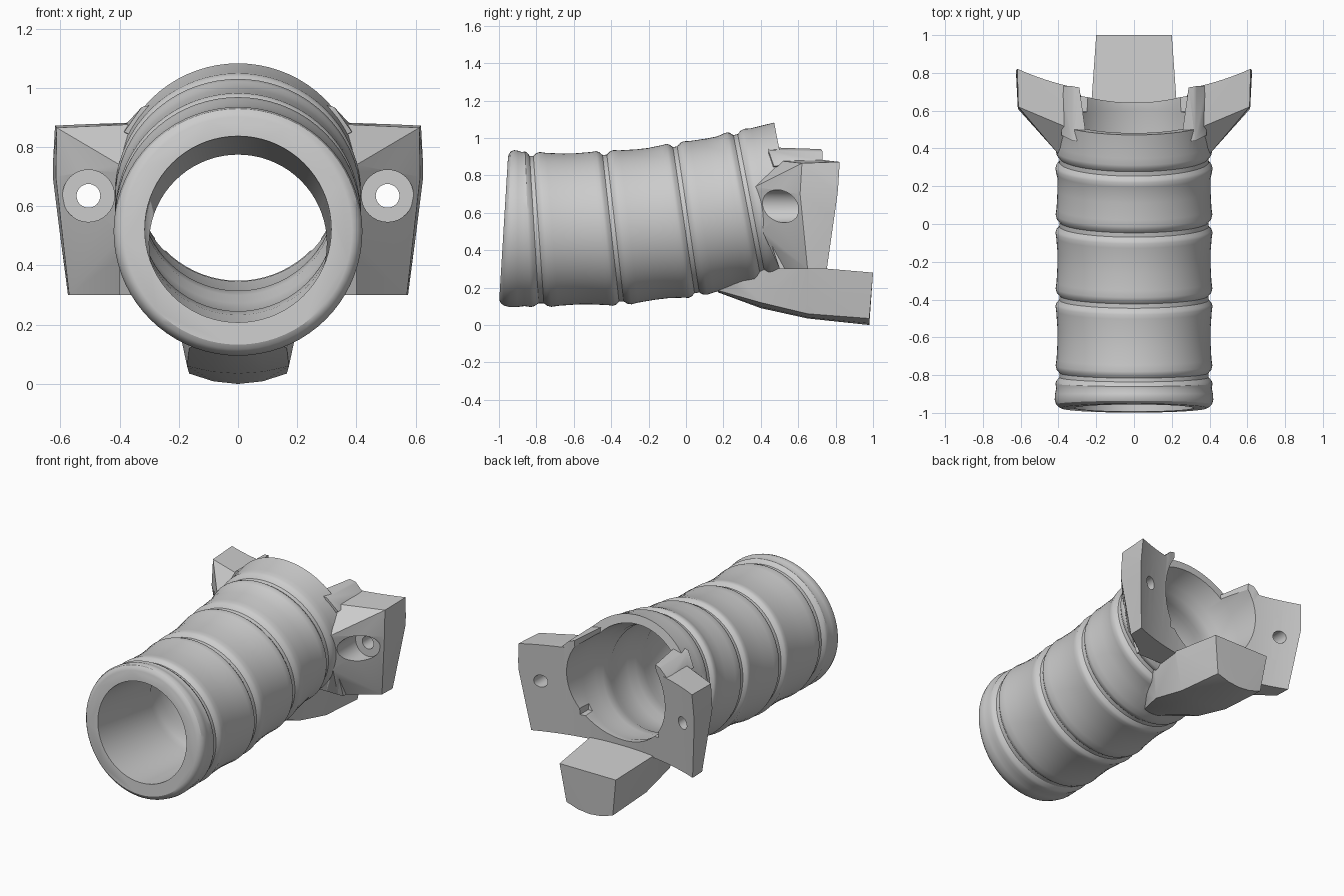
import bpy, bmesh, math
from mathutils import Vector, Matrix

if "Cube" in bpy.data.objects:
    bpy.data.objects.remove(bpy.data.objects["Cube"], do_unlink=True)

grey = bpy.data.materials.new("plain grey")
grey.use_nodes = True
grey.diffuse_color = (0.6, 0.6, 0.6, 1)
grey.node_tree.nodes["Principled BSDF"].inputs["Base Color"].default_value = (0.6, 0.6, 0.6, 1)


def finish(name, bm):
    bmesh.ops.recalc_face_normals(bm, faces=bm.faces)
    mesh = bpy.data.meshes.new(name)
    bm.to_mesh(mesh)
    bm.free()
    mesh.materials.append(grey)
    ob = bpy.data.objects.new(name, mesh)
    bpy.context.scene.collection.objects.link(ob)
    return ob


def hull(name, points, side=1):
    bm = bmesh.new()
    for x, y, z in points:
        bm.verts.new((x * side, y, z))
    bmesh.ops.convex_hull(bm, input=bm.verts)
    loose = [v for v in bm.verts if not v.link_faces]
    bmesh.ops.delete(bm, geom=loose, context="VERTS")
    return finish(name, bm)


def loft(name, stations, segments=72):
    """Closed tube through rings given as (y, z, radius, forward tilt in degrees)."""
    bm = bmesh.new()
    rings = []
    for y, z, r, tilt in stations:
        turn = Matrix.Rotation(math.radians(tilt), 3, "X")
        ring = []
        for i in range(segments):
            a = math.tau * i / segments
            p = turn @ Vector((r * math.sin(a), 0, r * math.cos(a)))
            ring.append(bm.verts.new(p + Vector((0, y, z))))
        rings.append(ring)
    for a, b in zip(rings, rings[1:]):
        for i in range(segments):
            j = (i + 1) % segments
            bm.faces.new((a[i], a[j], b[j], b[i]))
    bm.faces.new(rings[0])
    bm.faces.new(rings[-1])
    return finish(name, bm)


def cylinder(name, radius, depth, matrix, segments=32):
    bm = bmesh.new()
    bmesh.ops.create_cone(bm, cap_ends=True, segments=segments, radius1=radius,
                          radius2=radius, depth=depth, matrix=matrix)
    return finish(name, bm)


def combine(target, tool, operation):
    mod = target.modifiers.new(operation.lower(), "BOOLEAN")
    mod.operation, mod.solver, mod.object = operation, "EXACT", tool
    bpy.context.view_layer.update()
    graph = bpy.context.evaluated_depsgraph_get()
    mesh = bpy.data.meshes.new_from_object(target.evaluated_get(graph))
    target.modifiers.clear()
    target.data = mesh
    bpy.data.objects.remove(tool, do_unlink=True)


# Gently bent axis: y, z, tilt
AXIS = [(-0.975, 0.517, -3.5), (-0.8, 0.51, 4), (-0.39, 0.517, 6.5),
        (0, 0.562, 8.5), (0.34, 0.63, 11), (0.55, 0.678, 11)]


def on_axis(y, r):
    for a, b in zip(AXIS, AXIS[1:]):
        if y <= b[0] or b is AXIS[-1]:
            t = (y - a[0]) / (b[0] - a[0])
            return (y, a[1] + t * (b[1] - a[1]), r, a[2] + t * (b[2] - a[2]))


# Outer pipe with a rounded lip and ridged grooves
profile = [(-0.975, 0.385), (-0.968, 0.4), (-0.955, 0.413), (-0.93, 0.42), (-0.9, 0.418)]
for g in (-0.8, -0.39, 0, 0.34):
    profile += [(g - 0.07, 0.412), (g - 0.045, 0.416), (g - 0.03, 0.411), (g - 0.012, 0.395),
                (g + 0.012, 0.395), (g + 0.03, 0.41), (g + 0.05, 0.415), (g + 0.085, 0.41)]
    if g < 0.3:
        profile += [(g + 0.18, 0.405), (g + 0.24, 0.405)]
profile += [(0.55, 0.412)]
pipe = loft("ribbed_pipe", [on_axis(y, r) for y, r in profile])

# Flange: bridge below the opening, wings and ears either side
flange = hull("flange", [(s * x, y, z) for s in (-1, 1) for x, y, z in
                         [(0.4, 0.5, 0.3), (0.4, 0.8, 0.3), (0.4, 0.45, 0.45), (0.4, 0.8, 0.45)]])
wing = [(0.62, 0.9, 0.875), (0.63, 0.9, 0.7), (0.58, 0.9, 0.3),
        (0.612, 0.62, 0.865), (0.615, 0.61, 0.7), (0.57, 0.65, 0.3),
        (0.4, 0.37, 0.74), (0.39, 0.41, 0.5), (0.36, 0.5, 0.3),
        (0.28, 0.48, 0.88), (0.28, 0.9, 0.89), (0.28, 0.9, 0.3), (0.28, 0.5, 0.3)]
ear = [(0.25, 0.44, 0.95), (0.325, 0.44, 0.935), (0.385, 0.47, 0.85), (0.25, 0.44, 0.8),
       (0.29, 0.73, 0.94), (0.325, 0.73, 0.93), (0.385, 0.73, 0.87), (0.29, 0.73, 0.8)]
for side in (-1, 1):
    combine(flange, hull("wing", wing, side), "UNION")
    combine(flange, hull("ear", ear, side), "UNION")

# Hollow the back of the flange to seat on a larger tube
lean = Matrix.Translation((0, 2.17, 0.6)) @ Matrix.Rotation(math.radians(-5), 4, "X")
combine(flange, cylinder("saddle_cutter", 1.5, 3, lean, 180), "DIFFERENCE")
combine(pipe, flange, "UNION")

# Foot tongue, slightly keeled underneath
foot = []
for y_top, z_top, w_top, y_low, z_edge, z_mid, w_low in [
        (0.2, 0.26, 0.1, 0.17, 0.185, 0.175, 0.06), (0.42, 0.31, 0.2, 0.4, 0.12, 0.09, 0.165),
        (0.65, 0.31, 0.225, 0.65, 0.06, 0.035, 0.172), (1, 0.28, 0.2, 0.98, 0.035, 0, 0.165)]:
    foot.append((0, y_low, z_mid))
    for s in (-1, 1):
        foot += [(s * w_top, y_top, z_top), (s * w_low, y_low, z_edge),
                 (s * w_low * 0.5, y_low, z_mid + 0.25 * (z_edge - z_mid))]
combine(pipe, hull("foot", foot), "UNION")

# Bore: plain at the front, ribbed further back
bore = [(-1.1, 0.53, 0.315, -3.5), (-0.97, 0.522, 0.315, -3.5), (-0.46, 0.475, 0.3, 4),
        (-0.42, 0.495, 0.315, 6)]
bore += [on_axis(y, r) for y, r in [(-0.36, 0.325), (-0.3, 0.345), (-0.1, 0.345), (-0.04, 0.328),
                                    (0.04, 0.328), (0.1, 0.345), (0.25, 0.345), (0.3, 0.328),
                                    (0.37, 0.328), (0.42, 0.345)]]
bore += [(0.55, 0.69, 0.348, 9), (0.75, 0.705, 0.35, 4), (0.95, 0.71, 0.35, 0)]
combine(pipe, loft("bore_cutter", bore), "DIFFERENCE")

# Screw holes with counterbores
for side in (-1, 1):
    for radius, y, depth in ((0.088, 0.48, 0.24), (0.04, 0.7, 0.5)):
        place = Matrix.Translation((side * 0.505, y, 0.635)) @ Matrix.Rotation(math.pi / 2, 4, "X")
        combine(pipe, cylinder("hole_cutter", radius, depth, place), "DIFFERENCE")

bpy.ops.object.select_all(action="DESELECT")
pipe.select_set(True)
bpy.context.view_layer.objects.active = pipe
bpy.ops.object.shade_smooth_by_angle(angle=math.radians(30))
